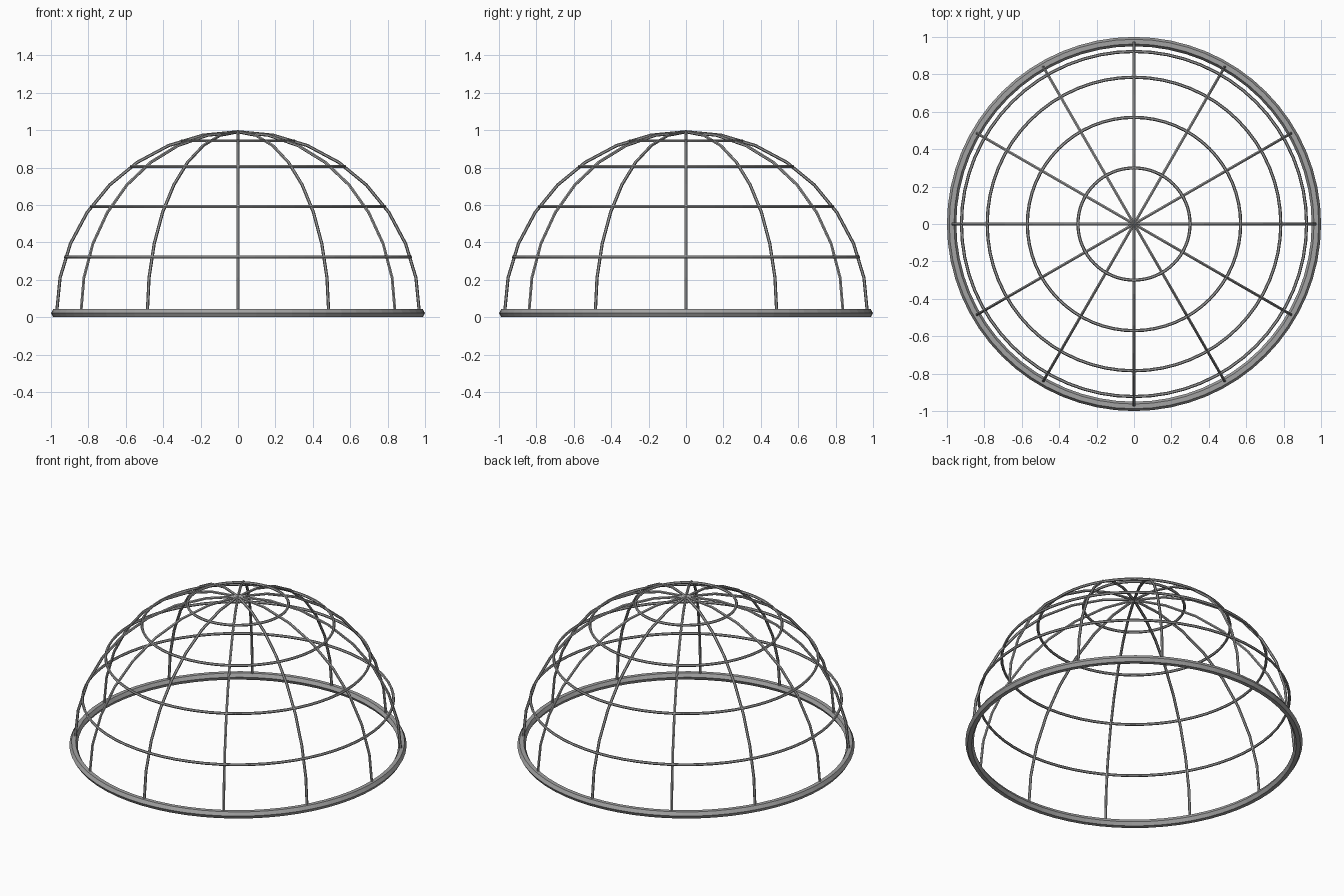
import bpy
from math import sin, cos, pi, radians

if "Cube" in bpy.data.objects:
    bpy.data.objects.remove(bpy.data.objects["Cube"])

R = 0.97           # dome radius
Z0 = 0.0217        # height of the dome centre
BAR = 0.0085       # bar radius

metal = bpy.data.materials.new("grey metal")
metal.diffuse_color = (0.36, 0.36, 0.36, 1)
metal.use_nodes = True
metal.node_tree.nodes["Principled BSDF"].inputs["Base Color"].default_value = metal.diffuse_color


def ring(name, radius, z, thick, sides, seg):
    bpy.ops.mesh.primitive_torus_add(major_radius=radius, minor_radius=thick,
                                     major_segments=seg, minor_segments=sides,
                                     location=(0, 0, z))
    ob = bpy.context.object
    ob.name = name
    ob.data.materials.append(metal)
    return ob


def rib(name, angle, steps=8, sides=6):
    """Half arch bar from the base ring to the crown."""
    verts, faces = [], []
    for i in range(steps + 1):
        e = pi / 2 * i / steps
        for j in range(sides):
            a = 2 * pi * j / sides
            r = R + BAR * cos(a)
            x, y = r * cos(e), BAR * sin(a)
            verts.append((x * cos(angle) - y * sin(angle),
                          x * sin(angle) + y * cos(angle), Z0 + r * sin(e)))
    for i in range(steps):
        for j in range(sides):
            k = (j + 1) % sides
            faces.append((i * sides + j, i * sides + k,
                          (i + 1) * sides + k, (i + 1) * sides + j))
    faces.append(tuple(reversed(range(sides))))
    faces.append(tuple(range(steps * sides, (steps + 1) * sides)))
    me = bpy.data.meshes.new(name)
    me.from_pydata(verts, [], faces)
    me.materials.append(metal)
    ob = bpy.data.objects.new(name, me)
    bpy.context.collection.objects.link(ob)


# heavy hexagonal base ring
ring("base_ring", 0.975, Z0, 0.025, 6, 64)

# four horizontal hoops
for n in range(1, 5):
    e = radians(18 * n)
    ring(f"hoop_{n}", R * cos(e), Z0 + R * sin(e), BAR, 6, 64)

# twelve upright ribs
for n in range(12):
    rib(f"rib_{n + 1}", radians(30 * n))
